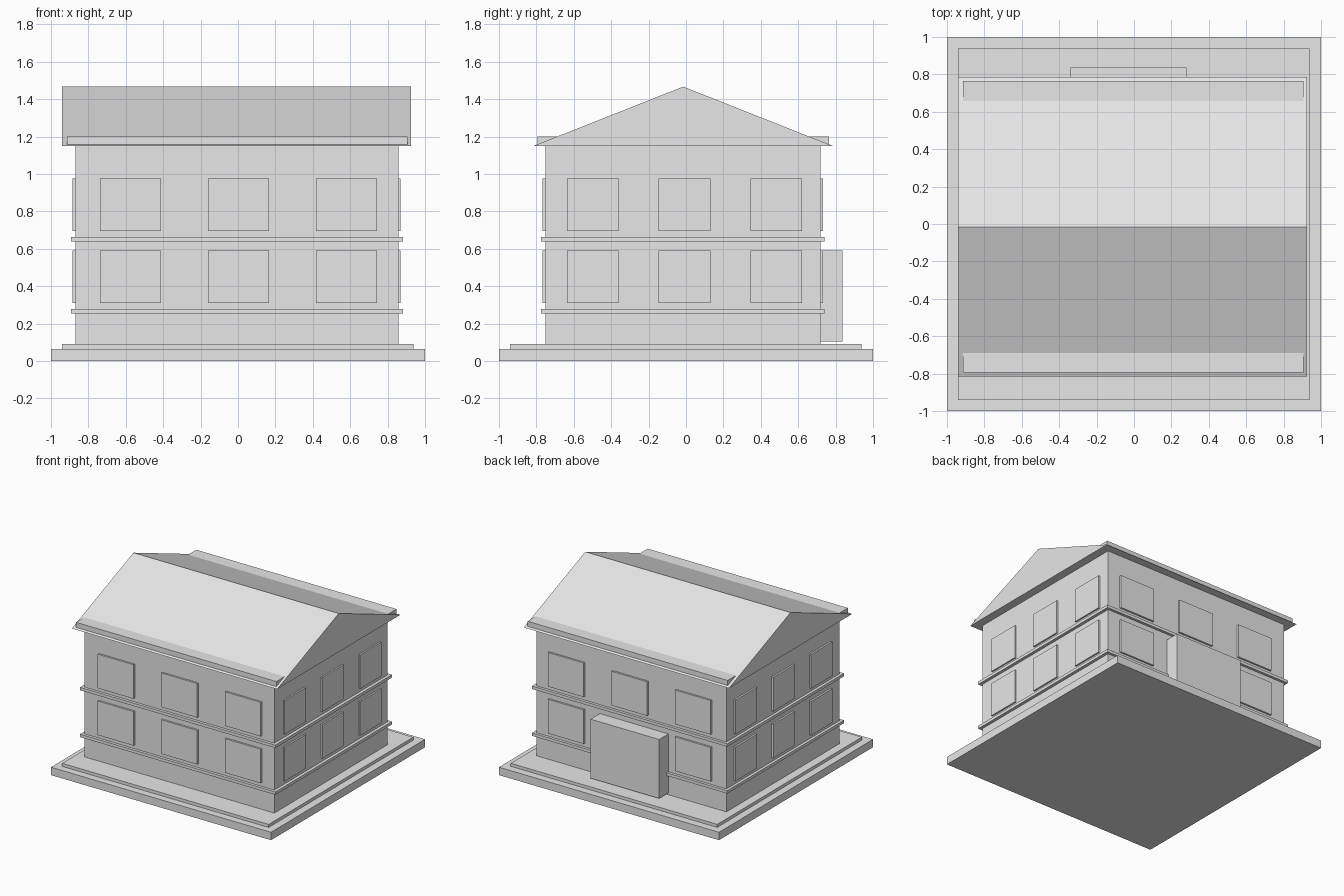
import bpy
import bmesh

cube = bpy.data.objects.get("Cube")
if cube:
    bpy.data.objects.remove(cube, do_unlink=True)

grey = bpy.data.materials.new("plain_grey")
grey.use_nodes = True
grey.diffuse_color = (0.8, 0.8, 0.8, 1)
grey.node_tree.nodes["Principled BSDF"].inputs["Base Color"].default_value = (0.8, 0.8, 0.8, 1)


def finish(name, bm):
    bmesh.ops.recalc_face_normals(bm, faces=bm.faces)
    mesh = bpy.data.meshes.new(name)
    bm.to_mesh(mesh)
    bm.free()
    mesh.materials.append(grey)
    obj = bpy.data.objects.new(name, mesh)
    bpy.context.collection.objects.link(obj)
    return obj


def box(name, xs, ys, zs):
    """Box given by its ranges along x, y and z."""
    bm = bmesh.new()
    bmesh.ops.create_cube(bm, size=1)
    for v in bm.verts:
        v.co = [r[0] if c < 0 else r[1] for c, r in zip(v.co, (xs, ys, zs))]
    return finish(name, bm)


def prism(name, profile, xs):
    """Closed y-z profile extruded along x."""
    bm = bmesh.new()
    face = bm.faces.new([bm.verts.new((xs[0], y, z)) for y, z in profile])
    new = bmesh.ops.extrude_face_region(bm, geom=[face])["geom"]
    for v in new:
        if isinstance(v, bmesh.types.BMVert):
            v.co.x = xs[1]
    return finish(name, bm)


wall_x, wall_y = (-0.87, 0.857), (-0.752, 0.718)

# Stepped plinth and main walls
box("ground_slab", (-1, 1), (-1, 1), (0, 0.065))
box("upper_step", (-0.94, 0.937), (-0.94, 0.937), (0.065, 0.09))
box("walls", wall_x, wall_y, (0.09, 1.15))

# Ledges around each storey
for name, z in (("lower_ledge", 0.255), ("upper_ledge", 0.64)):
    box(name, (-0.893, 0.882), (-0.775, 0.74), (z, z + 0.024))

# Raised window panels, three per storey on every side
for storey, z in (("lower", 0.31), ("upper", 0.695)):
    zs = (z, z + 0.28)
    for i, x in enumerate((-0.575, 0.003, 0.58)):
        xs = (x - 0.163, x + 0.163)
        box(f"{storey}_front_window_{i}", xs, (-0.767, -0.74), zs)
        box(f"{storey}_back_window_{i}", xs, (0.71, 0.733), zs)
    for i, y in enumerate((-0.498, -0.008, 0.482)):
        ys = (y - 0.138, y + 0.138)
        box(f"{storey}_right_window_{i}", (-0.885, -0.86), ys, zs)
        box(f"{storey}_left_window_{i}", (0.85, 0.87), ys, zs)

# Entrance block on the back
box("entrance", (-0.343, 0.28), (0.71, 0.838), (0.105, 0.59))

# Gable roof with a gutter along each eave
prism("roof", [(-0.815, 1.15), (0.785, 1.15), (-0.015, 1.467)], (-0.94, 0.926))
for name, ys in (("front_gutter", (-0.795, -0.65)), ("back_gutter", (0.62, 0.765))):
    box(name, (-0.915, 0.905), ys, (1.158, 1.2))
